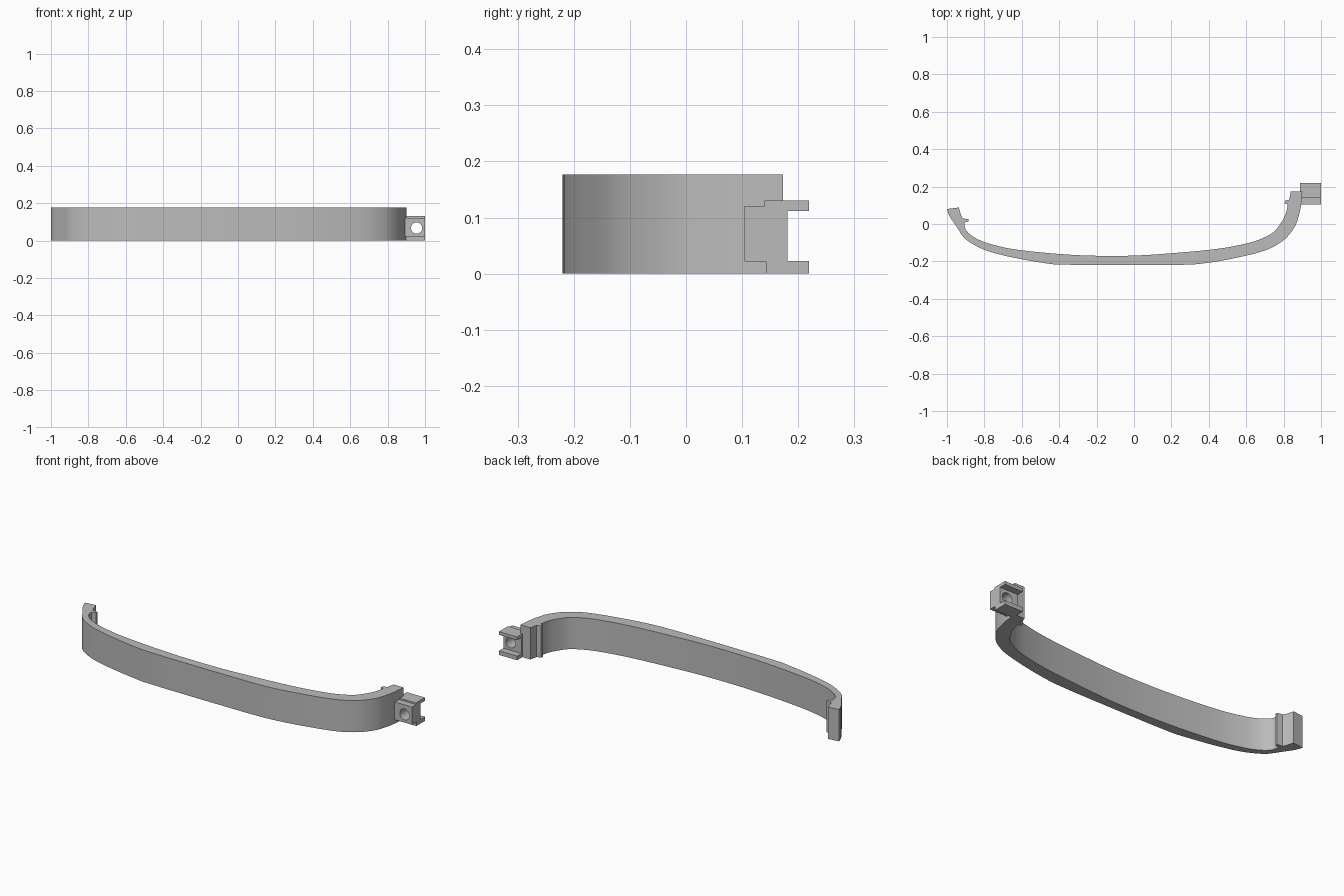
import bpy
import bmesh
import math
from mathutils import Matrix, Vector

default_cube = bpy.data.objects.get("Cube")
if default_cube:
    bpy.data.objects.remove(default_cube, do_unlink=True)

HEIGHT = 0.177

# Single plain grey finish
grey = bpy.data.materials.new("plain grey")
grey.use_nodes = True
grey.diffuse_color = (0.5, 0.5, 0.5, 1)
grey.node_tree.nodes["Principled BSDF"].inputs["Base Color"].default_value = grey.diffuse_color


def smooth_path(points, steps=4):
    """Curve through the points, with tangents weighted by chord length."""
    pts = [Vector(p) for p in points]
    slopes = []
    for i, p in enumerate(pts):
        before, after = pts[max(i - 1, 0)], pts[min(i + 1, len(pts) - 1)]
        span = (p - before).length + (after - p).length
        slopes.append((after - before) / span)
    path = []
    for i in range(len(pts) - 1):
        a, b = pts[i], pts[i + 1]
        reach = (b - a).length / 3
        for k in range(steps):
            t = k / steps
            s = 1 - t
            path.append(a * s**3 + (a + slopes[i] * reach) * 3 * s * s * t
                        + (b - slopes[i + 1] * reach) * 3 * s * t * t + b * t**3)
    path.append(pts[-1])
    return path


def prism(name, outline, place, sweep):
    """Extrude a closed outline; place maps its two coordinates into space."""
    bm = bmesh.new()
    face = bm.faces.new([bm.verts.new(place(u, v)) for u, v in outline])
    result = bmesh.ops.extrude_face_region(bm, geom=[face])
    moved = [g for g in result["geom"] if isinstance(g, bmesh.types.BMVert)]
    bmesh.ops.translate(bm, verts=moved, vec=sweep)
    bmesh.ops.recalc_face_normals(bm, faces=bm.faces)
    return finish(name, bm)


def finish(name, bm):
    mesh = bpy.data.meshes.new(name)
    bm.to_mesh(mesh)
    bm.free()
    mesh.materials.append(grey)
    obj = bpy.data.objects.new(name, mesh)
    bpy.context.collection.objects.link(obj)
    return obj


def shade(obj):
    bpy.ops.object.select_all(action="DESELECT")
    obj.select_set(True)
    bpy.context.view_layer.objects.active = obj
    bpy.ops.object.shade_smooth_by_angle(angle=math.radians(25))


# Curved band: outer sweep from the short end to the bracket end
outer = smooth_path([
    (-1, .08), (-.985, .04), (-.942, -.024), (-.91, -.072), (-.868, -.104),
    (-.8, -.138), (-.71, -.165), (-.57, -.194), (-.44, -.215),
])
outer += smooth_path([
    (-.3, -.219), (0, -.22), (.3, -.217), (.42, -.204), (.56, -.178), (.7, -.142),
    (.77, -.108), (.82, -.068), (.862, -.01), (.88, .04), (.893, .1), (.9, .173),
])

# Clip at the bracket end: flat pad and a small ridge
right_clip = [(.838, .173), (.83, .13), (.808, .125), (.805, .11), (.822, .105)]

inner = smooth_path([
    (.822, .1), (.81, .052), (.785, .005), (.75, -.04), (.69, -.075), (.61, -.102),
    (.46, -.131), (.24, -.153), (0, -.169), (-.24, -.169), (-.45, -.156),
    (-.66, -.132), (-.79, -.1), (-.86, -.068), (-.9, -.03), (-.908, .008),
])

# Clip at the short end
left_clip = [(-.885, .013), (-.885, .026), (-.915, .03), (-.924, .045), (-.937, .088)]

band = prism("curved_band", [*outer, *right_clip, *inner, *left_clip],
             lambda u, v: (u, v, 0), (0, 0, HEIGHT))
shade(band)

# Mounting bracket: channel section with stepped front corners
section = [
    (.104, .022), (.143, .022), (.143, 0), (.219, 0), (.219, .023), (.181, .023),
    (.181, .112), (.219, .112), (.219, .13), (.14, .13), (.14, .121), (.104, .121),
]
bracket = prism("mounting_bracket", section, lambda u, v: (.888, u, v), (.112, 0, 0))

# Screw hole through the bracket web
cutter_mesh = bmesh.new()
bmesh.ops.create_cone(
    cutter_mesh, cap_ends=True, segments=32, radius1=.03, radius2=.03, depth=.3,
    matrix=Matrix.Translation((.955, .15, .067)) @ Matrix.Rotation(math.pi / 2, 4, "X"))
cutter = finish("screw_hole_cutter", cutter_mesh)
cutter.hide_render = True
drill = bracket.modifiers.new("screw hole", "BOOLEAN")
drill.operation = "DIFFERENCE"
drill.solver = "EXACT"
drill.object = cutter
bpy.context.view_layer.objects.active = bracket
bpy.ops.object.modifier_apply(modifier=drill.name)
bpy.data.objects.remove(cutter, do_unlink=True)
shade(bracket)
